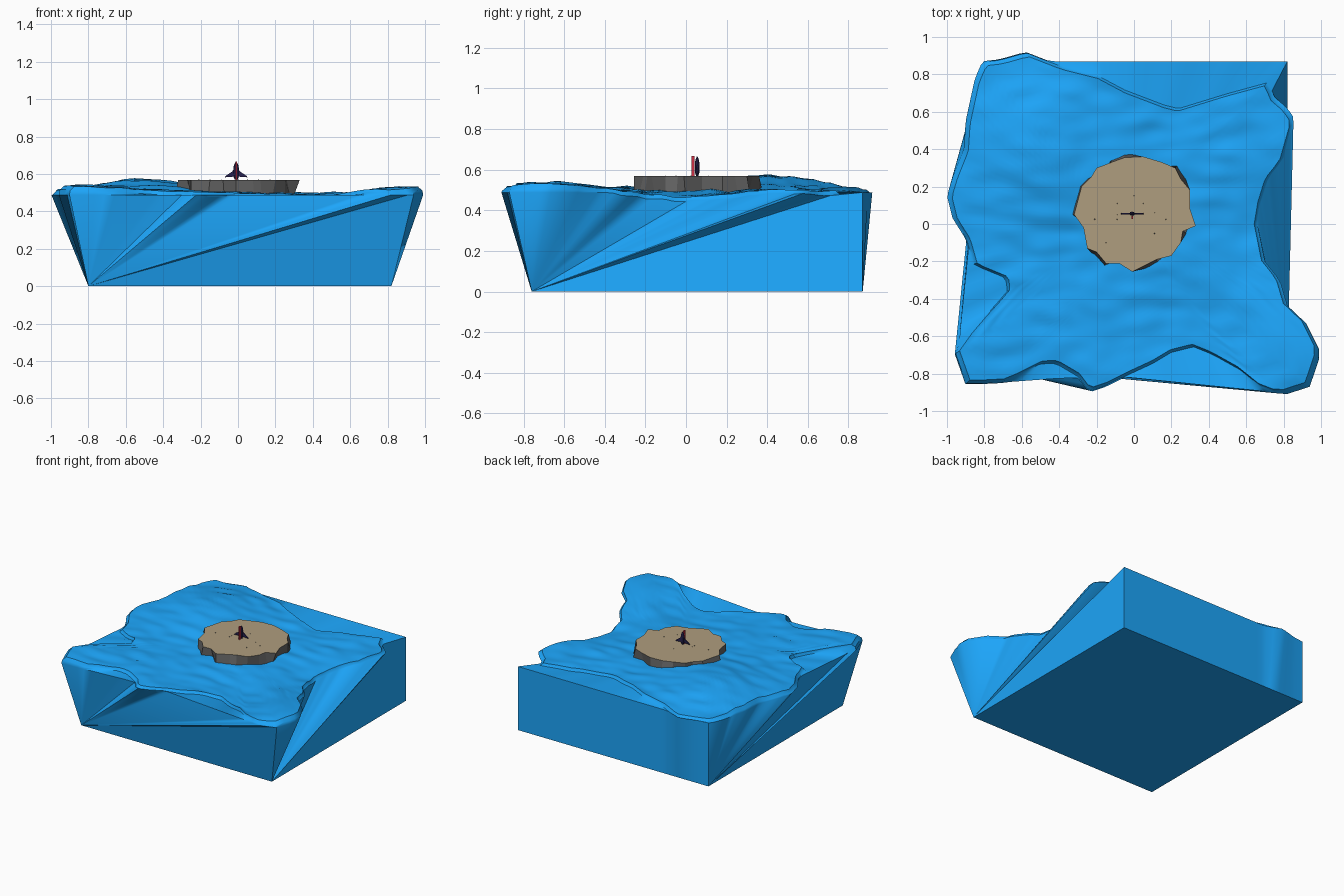
import bpy, bmesh, math, random
from mathutils import Vector, noise

if "Cube" in bpy.data.objects:
    bpy.data.objects.remove(bpy.data.objects["Cube"])

random.seed(4)

def mat(name, c):
    m = bpy.data.materials.new(name)
    m.diffuse_color = (*c, 1)
    m.use_nodes = True
    m.node_tree.nodes["Principled BSDF"].inputs["Base Color"].default_value = m.diffuse_color
    return m

WATER = mat("water_blue", (0.012, 0.38, 0.96))
ROCK = mat("rock_grey", (0.13, 0.13, 0.13))
SAND = mat("sand", (0.43, 0.34, 0.21))
NAVY = mat("navy", (0.02, 0.015, 0.08))
RED = mat("red", (0.6, 0.03, 0.06))

def finish(bm, name, *mats):
    bmesh.ops.recalc_face_normals(bm, faces=bm.faces)
    me = bpy.data.meshes.new(name)
    bm.to_mesh(me)
    bm.free()
    ob = bpy.data.objects.new(name, me)
    bpy.context.collection.objects.link(ob)
    for m in mats:
        me.materials.append(m)
    return ob

def bridge(bm, a, b):
    n = len(a)
    return [bm.faces.new((a[i], a[(i + 1) % n], b[(i + 1) % n], b[i])) for i in range(n)]

# Ragged rim of the water surface, counter-clockwise from the right
RIM = [(.66, 0), (.68, .12), (.72, .25), (.80, .35), (.86, .56), (.82, .62), (.75, .68),
       (.72, .76), (.5, .70), (.24, .62), (.16, .64), (-.05, .72), (-.2, .80), (-.4, .85),
       (-.58, .92), (-.72, .88), (-.81, .87), (-.85, .78), (-.90, .55), (-.91, .4),
       (-.97, .25), (-1, .15), (-.97, .03), (-.9, -.08), (-.86, -.22), (-.69, -.29),
       (-.68, -.36), (-.74, -.43), (-.85, -.55), (-.96, -.69), (-.90, -.86), (-.70, -.85),
       (-.5, -.75), (-.42, -.75), (-.3, -.82), (-.24, -.90), (-.15, -.87), (-.03, -.81),
       (.1, -.75), (.2, -.69), (.32, -.66), (.42, -.70), (.6, -.8), (.7, -.89), (.8, -.915),
       (.94, -.87), (1, -.69), (.92, -.53), (.83, -.47), (.78, -.3), (.70, -.2)]
BASE = [(-.80, -.76), (.82, -.76), (.82, .87), (-.80, .87)]
# Top line of the side walls where the surface is eaten away
WALL = [(.82, .87), (-.58, .87), (-.80, .87), (-.90, .4), (-.88, -.08), (-.935, -.62),
        (-.88, -.86), (-.4, -.825), (-.03, -.82), (.8, -.905), (.95, -.7), (.83, -.46)]
N = 180

def hit(t, poly):
    """Distance from the centre to a polygon along angle t."""
    d = Vector((math.cos(t), math.sin(t)))
    best = 0
    for i, p in enumerate(poly):
        p, q = Vector(p), Vector(poly[(i + 1) % len(poly)])
        e = q - p
        den = d.cross(e)
        if abs(den) > 1e-9:
            r, u = p.cross(e) / den, p.cross(d) / den
            if r > 0 and -1e-6 <= u <= 1 + 1e-6:
                best = max(best, r)
    return best or .8

def gauss(x, y, cx, cy, s):
    return math.exp(-((x - cx) ** 2 + (y - cy) ** 2) / (2 * s * s))

def height(x, y):
    z = .508 + .062 * gauss(x, y, -.5, .4, .25) - .04 * gauss(x, y, .35, -.6, .25)
    z += .03 * gauss(x, y, .85, -.7, .2) + .03 * gauss(x, y, -.85, -.7, .22)
    z -= .04 * gauss(x, y, .65, 0, .2) + .015 * gauss(x, y, .4, .7, .3)
    z -= .018 * gauss(x, y, -.6, .92, .2)
    return z + .012 * noise.noise((x * 6, y * 12, 1)) + .008 * noise.noise((x * 3, y * 3, 7))

# Water block: side walls fan out from the base corners up to a wavy top
angles = [2 * math.pi * i / N for i in range(N)]
corner = [math.atan2(y, x) % (2 * math.pi) for x, y in BASE]
for a in corner:
    angles[round(a / (2 * math.pi) * N) % N] = a
bm = bmesh.new()

def ring(radii, zf):
    out = []
    for t, r in zip(angles, radii):
        x, y = r * math.cos(t), r * math.sin(t)
        out.append(bm.verts.new((x, y, zf(x, y))))
    return out

def on_right(t):
    return t < corner[2] - 1e-6 or t > corner[1]

def foot(t):
    """Base point under angle t: a shared corner on the fanned walls."""
    if on_right(t):
        return BASE[1]
    if corner[0] <= t < corner[1] - 1e-6:
        return BASE[0]
    if corner[3] <= t < corner[0] - 1e-6:
        return BASE[3]
    r = hit(t, BASE)
    return r * math.cos(t), r * math.sin(t)

rim = [hit(t, RIM) for t in angles]
base = [bm.verts.new((*foot(t), 0)) for t in angles]
wall = ring([r if on_right(t) else max(r, hit(t, WALL)) for t, r in zip(angles, rim)],
            lambda x, y: .488)
for t, v in zip(angles, wall):
    if on_right(t):
        v.co.z = min(.488, height(v.co.x, v.co.y) - .022)
bridge(bm, base, wall)
prev = wall
for f, drop in [(.995, .02), (.975, .004)] + [(1 - .96 * (k / 36), 0) for k in range(1, 37)]:
    cur = ring([r * f for r in rim], lambda x, y: height(x, y) - drop)
    bridge(bm, prev, cur)
    prev = cur
bm.faces.new(prev)
bmesh.ops.remove_doubles(bm, verts=bm.verts, dist=1e-4)
bmesh.ops.holes_fill(bm, edges=[e for e in bm.edges if e.is_boundary])
water = finish(bm, "water_block", WATER)
bpy.context.view_layer.objects.active = water
water.select_set(True)
bpy.ops.object.shade_smooth_by_angle(angle=math.radians(40))

# Rocky island with a flat sand top and jagged sides
TOP = [(.33, -.01), (.30, .08), (.30, .18), (.25, .24), (.22, .30), (.15, .33), (.05, .36),
       (-.05, .355), (-.12, .33), (-.2, .30), (-.23, .25), (-.28, .2), (-.32, .05),
       (-.27, -.02), (-.25, -.13), (-.2, -.15), (-.15, -.21), (-.08, -.21), (-.01, -.255),
       (.08, -.21), (.12, -.19), (.20, -.17), (.25, -.1), (.26, -.04)]
bm = bmesh.new()
top = [bm.verts.new((x, y, .568)) for x, y in TOP]
low = []
for i, (x, y) in enumerate(TOP):
    k = (1.06, .92, 1.0, 1.08)[i % 4] if i else .9
    low.append(bm.verts.new((x * k, .05 + (y - .05) * k, .48)))
bridge(bm, top, low)
bm.faces.new(low)
bm.faces.new(top).material_index = 1
finish(bm, "island", ROCK, SAND)

# Pebbles scattered on the sand
bm = bmesh.new()
for x, y in [(0, .15), (-.09, .11), (.05, .11), (-.09, .05), (.11, .06), (-.09, .025),
             (-.21, .025), (.17, .025), (.11, -.05), (-.15, -.1)]:
    r = bmesh.ops.create_icosphere(bm, subdivisions=1, radius=random.uniform(.002, .004))
    bmesh.ops.translate(bm, verts=r["verts"], vec=(x, y, .568))
finish(bm, "pebbles", ROCK)

# Upright winged craft
CX, CY = -.01, .055
bm = bmesh.new()
prev = None
for r, z in [(.008, .57), (.014, .585), (.015, .63), (.011, .65), (.002, .665)]:
    cur = [bm.verts.new((CX + r * math.cos(k * math.pi / 4), CY + .75 * r * math.sin(k * math.pi / 4), z))
           for k in range(8)]
    if prev:
        bridge(bm, prev, cur)
    else:
        bm.faces.new(cur)
    prev = cur
bm.faces.new(prev)
finish(bm, "craft_body", NAVY)

# Delta wings, mirrored
bm = bmesh.new()
for s in (-1, 1):
    prof = [(.008, .586), (.06, .582), (.058, .588), (.025, .61), (.008, .628)]
    a, b = [[bm.verts.new((CX + s * x, CY + dy, z)) for x, z in prof] for dy in (-.003, .003)]
    bridge(bm, a, b)
    bm.faces.new(a)
    bm.faces.new(b)
finish(bm, "craft_wings", NAVY)

# Red launch mast in front of the craft
bm = bmesh.new()
bmesh.ops.create_cube(bm, size=1)
bmesh.ops.scale(bm, verts=bm.verts, vec=(.008, .016, .1))
bmesh.ops.translate(bm, verts=bm.verts, vec=(CX, .034, .617))
finish(bm, "launch_mast", RED)
